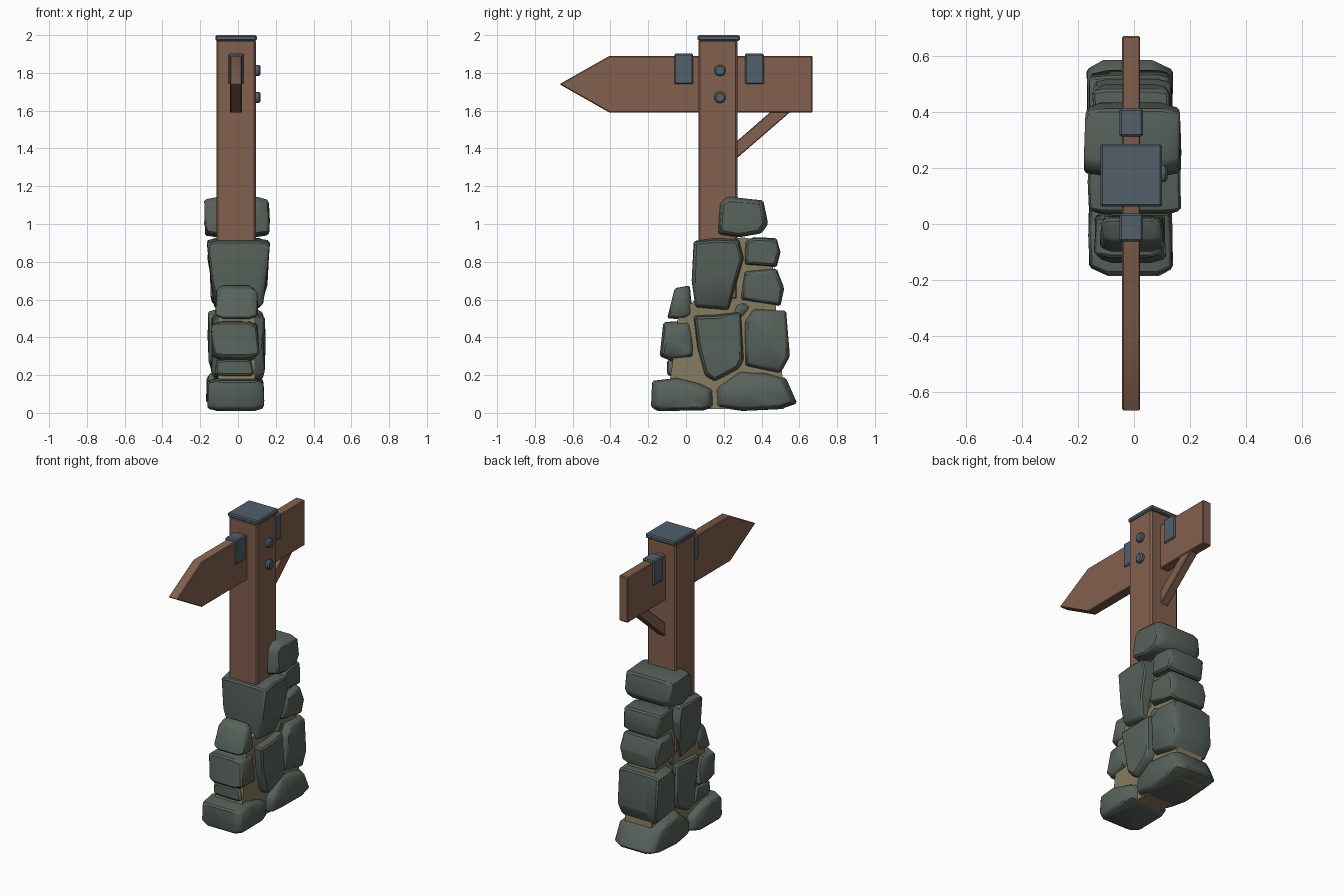
import bpy, bmesh, math, random
from mathutils import Vector

if "Cube" in bpy.data.objects:
    bpy.data.objects.remove(bpy.data.objects["Cube"])

random.seed(4)


def material(name, rgb):
    m = bpy.data.materials.new(name)
    m.diffuse_color = (*rgb, 1)
    m.use_nodes = True
    m.node_tree.nodes["Principled BSDF"].inputs["Base Color"].default_value = m.diffuse_color
    return m


STONE = material("grey_green_stone", (0.098, 0.122, 0.104))
WOOD = material("brown_wood", (0.225, 0.118, 0.076))
METAL = material("blue_grey_metal", (0.085, 0.115, 0.148))
MORTAR = material("tan_mortar", (0.24, 0.20, 0.115))


def finish(bm, name, mat, bevel=0.0, smooth=30):
    """Bevel the sharp edges, then turn the bmesh into a named object."""
    bmesh.ops.recalc_face_normals(bm, faces=bm.faces)
    if bevel:
        sharp = [e for e in bm.edges if e.calc_face_angle(0) > math.radians(32)]
        bmesh.ops.bevel(bm, geom=sharp, offset=bevel, segments=1,
                        affect='EDGES', clamp_overlap=True)
    mesh = bpy.data.meshes.new(name)
    bm.to_mesh(mesh)
    bm.free()
    mesh.materials.append(mat)
    ob = bpy.data.objects.new(name, mesh)
    bpy.context.collection.objects.link(ob)
    bpy.ops.object.select_all(action='DESELECT')
    ob.select_set(True)
    bpy.context.view_layer.objects.active = ob
    bpy.ops.object.shade_smooth_by_angle(angle=math.radians(smooth))
    return ob


def bridge(bm, rings):
    for a, b in zip(rings, rings[1:]):
        for i in range(len(a)):
            j = (i + 1) % len(a)
            bm.faces.new((a[i], a[j], b[j], b[i]))


def prism(name, pts, x0, x1, mat, bevel=0.0):
    """Side profile (y, z) extruded across x."""
    bm = bmesh.new()
    rings = [[bm.verts.new((x, y, z)) for y, z in pts] for x in (x0, x1)]
    bridge(bm, rings)
    for r in rings:
        bm.faces.new(r)
    return finish(bm, name, mat, bevel)


def box(name, x, y, z, mat, bevel=0.0):
    pts = [(y[0], z[0]), (y[1], z[0]), (y[1], z[1]), (y[0], z[1])]
    return prism(name, pts, x[0], x[1], mat, bevel)


def stone(name, pts, x0, x1, foot=1.0, shrink=0.84):
    """Rough block: side profile swept across x, narrowed at both faces
    and, through foot, towards its lower edge."""
    bm = bmesh.new()
    cy = sum(p[0] for p in pts) / len(pts)
    cz = sum(p[1] for p in pts) / len(pts)
    zs = [p[1] for p in pts]
    lo, hi, mid = min(zs), max(zs), (x0 + x1) / 2
    rings = []
    for t, s in ((0, shrink), (0.2, 1), (0.8, 1), (1, shrink)):
        ring = []
        for y, z in pts:
            k = foot + (1 - foot) * min(1, 1.5 * (z - lo) / (hi - lo))
            x = mid + (x0 + (x1 - x0) * t - mid) * k
            if s == 1:
                dx, d = random.uniform(-.015, .015), random.uniform(-.006, .002)
            else:
                dx = random.uniform(0, .02) * (1 if t == 0 else -1)
                d = random.uniform(-.02, .02)
            ring.append(bm.verts.new((x + dx, cy + (y - cy) * (s + d),
                                      max(.01, cz + (z - cz) * (s + d)))))
        rings.append(ring)
    bridge(bm, rings)
    for ring in (rings[0], rings[-1]):
        c = sum((v.co for v in ring), Vector()) / len(ring)
        c.x += 0.006 if c.x > mid else -0.006
        cv = bm.verts.new(c)
        for i in range(len(ring)):
            bm.faces.new((ring[i], ring[(i + 1) % len(ring)], cv))
    finish(bm, name, STONE, 0.009, 34)


# Stacked stones
stone("base_stone_front", [(-.185, .03), (-.18, .17), (-.05, .185), (.07, .155),
      (.145, .125), (.145, .03), (.09, .012), (-.15, .01)], -.165, .14)
stone("base_stone_back", [(.155, .03), (.16, .13), (.28, .225), (.42, .21),
      (.53, .185), (.59, .05), (.5, .02), (.3, .01)], -.17, .14)
stone("low_front_stone", [(-.1, .2), (-.1, .28), (.05, .29), (.09, .18),
      (-.03, .18)], -.12, .09, shrink=.9)
stone("middle_front_stone", [(-.14, .3), (-.12, .48), (.02, .49), (.04, .4),
      (.045, .29), (-.08, .275)], -.145, .115)
stone("upper_front_stone", [(-.1, .5), (-.06, .66), (.02, .675), (.035, .52),
      (0, .495)], -.125, .11, shrink=.8)
stone("centre_stone", [(.04, .515), (.16, .52), (.29, .535), (.305, .28),
      (.28, .235), (.15, .165), (.1, .2), (.06, .35)], -.145, .15, shrink=.93)
stone("post_socket_stone", [(.04, .91), (.15, .925), (.28, .92), (.305, .82),
      (.26, .66), (.225, .545), (.05, .56), (.03, .7)], -.17, .18, .76, .93)
stone("middle_back_stone", [(.31, .49), (.36, .55), (.53, .54), (.55, .3),
      (.5, .21), (.315, .25)], -.16, .145, shrink=.9)
stone("upper_back_stone", [(.31, .75), (.48, .765), (.52, .66), (.5, .565),
      (.29, .6)], -.15, .14, shrink=.88)
stone("high_back_stone", [(.31, .91), (.36, .93), (.48, .925), (.5, .85),
      (.48, .77), (.31, .785)], -.15, .13, shrink=.88)
stone("top_stone", [(.17, .98), (.18, 1.11), (.22, 1.145), (.41, 1.125),
      (.435, 1.0), (.4, .95), (.28, .93), (.17, .945)], -.18, .17, shrink=.88)
stone("wedge_stone", [(.26, .575), (.31, .585), (.34, .56), (.3, .5),
      (.25, .515)], -.12, .11, shrink=.9)

# Mortar core behind the joints
prism("mortar_core", [(-.13, .02), (.52, .02), (.51, .2), (.48, .5), (.45, .9),
      (.3, .93), (.07, .88), (.05, .6), (-.04, .52), (-.08, .2)],
      -.105, .09, MORTAR)

# Post, cap and pointed board
box("post", (-.115, .095), (.065, .272), (.6, 1.975), WOOD, .01)
box("post_cap", (-.12, .1), (.062, .285), (1.97, 2.0), METAL, .007)
prism("sign_board", [(-.67, 1.74), (-.405, 1.59), (.67, 1.59), (.67, 1.89),
      (-.405, 1.89)], -.042, .022, WOOD, .005)
prism("brace", [(.26, 1.34), (.26, 1.43), (.455, 1.6), (.56, 1.6)],
      -.037, .017, WOOD, .004)

# Metal straps over the board on both sides of the post
for label, y in (("front", -.062), ("back", .312)):
    box(label + "_strap", (-.052, .032), (y, y + .1), (1.74, 1.902), METAL, .007)

# Domed bolts on the right face of the post
for label, z in (("upper", 1.813), ("lower", 1.67)):
    bm = bmesh.new()
    rings = [[bm.verts.new((x, .18 + r * math.cos(a), z + r * math.sin(a)))
              for a in (math.tau * (i + .5) / 12 for i in range(12))]
             for x, r in ((.085, .031), (.111, .031), (.119, .022))]
    bridge(bm, rings)
    bm.faces.new(rings[0])
    bm.faces.new(rings[-1])
    finish(bm, label + "_bolt", METAL)
